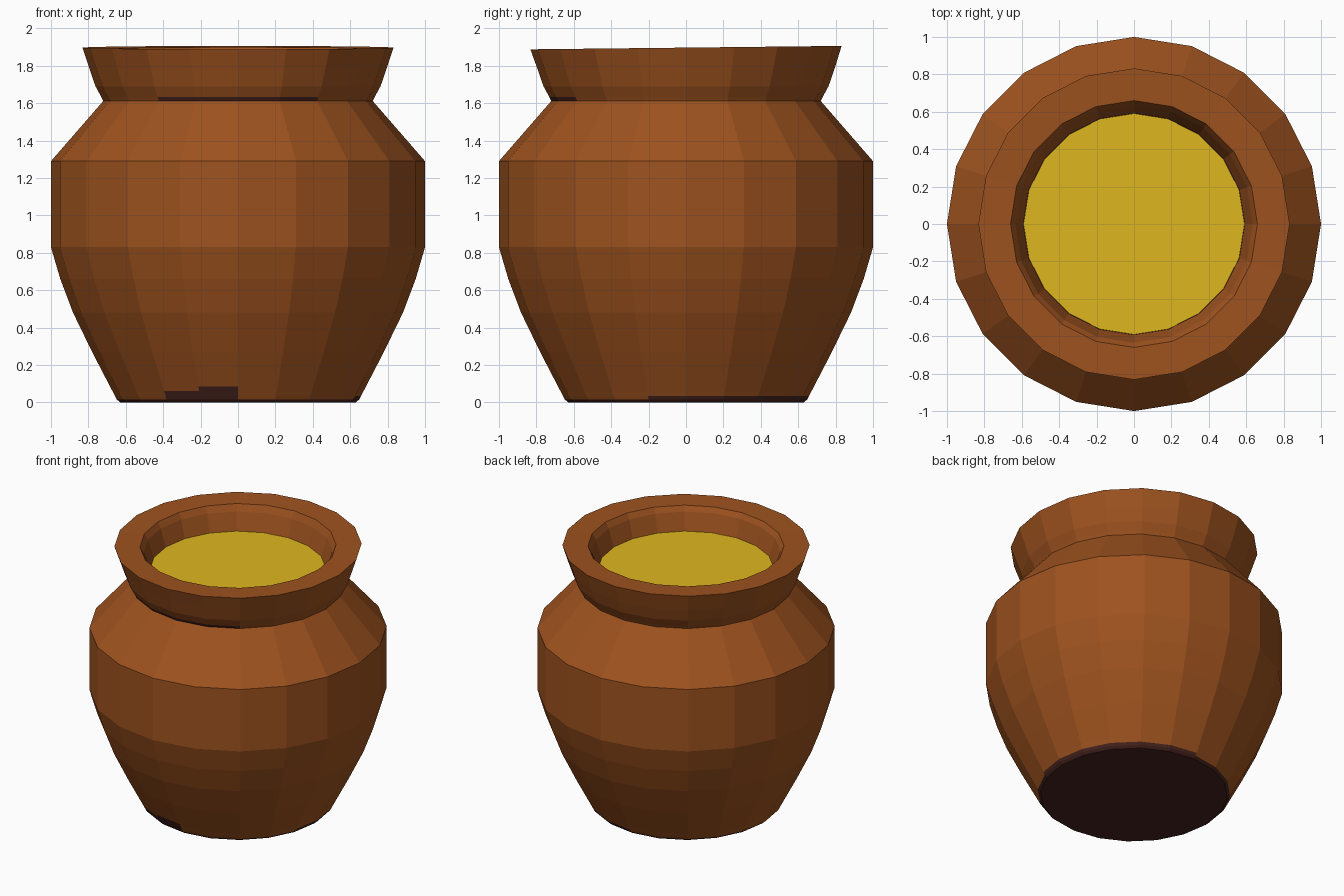
import bpy, bmesh, math

if "Cube" in bpy.data.objects:
    bpy.data.objects.remove(bpy.data.objects["Cube"])

SIDES = 20

def material(name, rgb):
    m = bpy.data.materials.new(name)
    m.diffuse_color = (*rgb, 1)
    m.use_nodes = True
    m.node_tree.nodes["Principled BSDF"].inputs["Base Color"].default_value = m.diffuse_color
    return m

clay = material("terracotta", (0.34, 0.085, 0.0135))
soot = material("dark brown", (0.062, 0.017, 0.013))
oil = material("golden yellow", (0.73, 0.475, 0.013))

def lathe(name, profile, mats, cap_bottom=False, cap_top=False):
    bm = bmesh.new()
    rings = []
    for r, z in profile:
        ring = []
        for i in range(SIDES):
            a = 2 * math.pi * i / SIDES
            x, y = r * math.cos(a), r * math.sin(a)
            tilt = 0.011 * y if z > 1.85 else 0   # mouth leans slightly forward
            ring.append(bm.verts.new((x, y, z + tilt)))
        rings.append(ring)
    for lo, hi in zip(rings, rings[1:]):
        for i in range(SIDES):
            j = (i + 1) % SIDES
            bm.faces.new((lo[i], lo[j], hi[j], hi[i]))
    if cap_bottom:
        bm.faces.new(rings[0][::-1])
    if cap_top:
        bm.faces.new(rings[-1])
    me = bpy.data.meshes.new(name)
    bm.to_mesh(me)
    bm.free()
    for m in mats:
        me.materials.append(m)
    ob = bpy.data.objects.new(name, me)
    bpy.context.collection.objects.link(ob)
    return ob

# Pot: base, belly, shoulder, flared neck, rim and inner wall
pot = lathe("pot", [
    (0.63, 0), (0.648, 0.016), (0.658, 0.034), (0.671, 0.06), (0.684, 0.085),
    (0.78, 0.27), (0.882, 0.48), (0.95, 0.66), (1.0, 0.83), (1.0, 1.29),
    (0.72, 1.612), (0.73, 1.632), (0.762, 1.69), (0.793, 1.78), (0.832, 1.897),
    (0.66, 1.892), (0.635, 1.85), (0.592, 1.72),
], [clay, soot], cap_bottom=True)

# Soot: uneven band at the base, a smudge on the front, and marks under the neck
for p in pot.data.polygons:
    c = p.center
    front = c.y < 0
    if c.z < 0.016:
        dark = True
    elif c.z < 0.034:
        dark = c.x > 0 and c.y > -0.12 or front and -0.4 < c.x < 0
    elif c.z < 0.06:
        dark = front and -0.4 < c.x < 0
    elif c.z < 0.085:
        dark = front and -0.2 < c.x < 0
    else:
        dark = 1.612 < c.z < 1.632 and front and abs(c.x) < 0.4
    p.material_index = int(dark)

# Liquid filling the mouth
lathe("liquid", [(0.58, 1.70), (0.591, 1.725)], [oil], cap_top=True)
